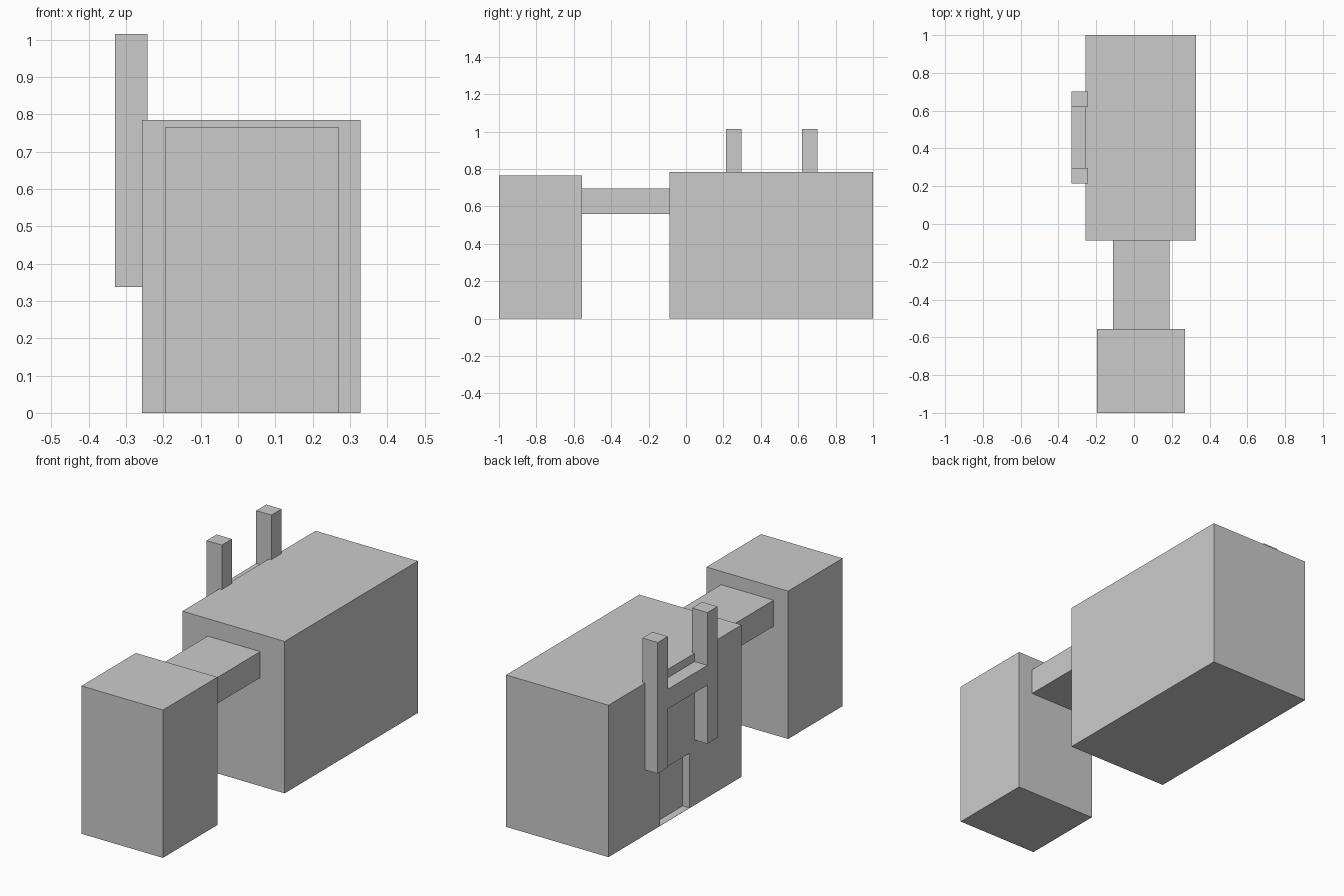
import bpy
import bmesh

if "Cube" in bpy.data.objects:
    bpy.data.objects.remove(bpy.data.objects["Cube"])


def box(name, x, y, z):
    """Axis-aligned box from (min, max) ranges."""
    bm = bmesh.new()
    bmesh.ops.create_cube(bm, size=1)
    for v in bm.verts:
        v.co = [lo + (c + 0.5) * (hi - lo) for c, (lo, hi) in zip(v.co, (x, y, z))]
    mesh = bpy.data.meshes.new(name)
    bm.to_mesh(mesh)
    bm.free()
    obj = bpy.data.objects.new(name, mesh)
    bpy.context.collection.objects.link(obj)
    return obj


# Two buildings joined by a raised walkway
main_block = box("main_block", (-0.257, 0.328), (-0.087, 1.0), (0, 0.785))
box("small_block", (-0.195, 0.271), (-1.0, -0.555), (0, 0.764))
box("walkway", (-0.112, 0.188), (-0.555, -0.087), (0.56, 0.695))

# Shallow doorway recess in the left wall
cutter = box("doorway_cutter", (-0.35, -0.217), (0.337, 0.581), (0.001, 0.284))
cutter.hide_render = True
cutter.hide_set(True)
cut = main_block.modifiers.new("doorway", "BOOLEAN")
cut.operation = "DIFFERENCE"
cut.solver = "EXACT"
cut.object = cutter

# Pair of wall posts tied by a crossbar above the doorway
for name, y in (("front_post", 0.215), ("back_post", 0.62)):
    box(name, (-0.33, -0.243), (y, y + 0.082), (0.337, 1.015))
box("crossbar", (-0.33, -0.257), (0.297, 0.62), (0.64, 0.742))
